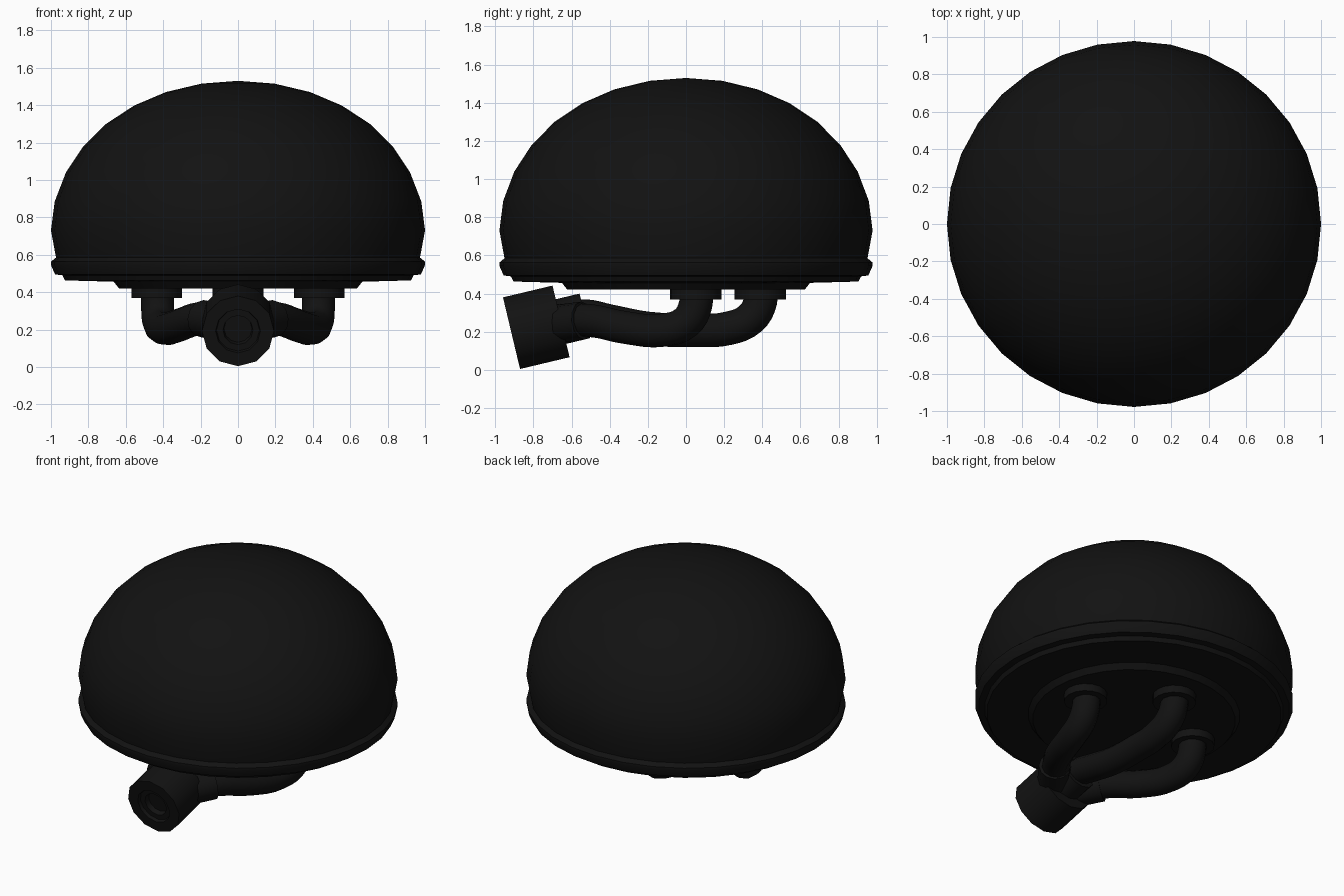
import bpy, bmesh, math
from mathutils import Vector

if "Cube" in bpy.data.objects:
    bpy.data.objects.remove(bpy.data.objects["Cube"])

black = bpy.data.materials.new("black")
black.diffuse_color = (0.006, 0.006, 0.006, 1)
black.use_nodes = True
black.node_tree.nodes["Principled BSDF"].inputs["Base Color"].default_value = black.diffuse_color


def finish(ob, angle=35):
    ob.data.materials.append(black)
    bpy.ops.object.select_all(action='DESELECT')
    ob.select_set(True)
    bpy.context.view_layer.objects.active = ob
    bpy.ops.object.shade_smooth_by_angle(angle=math.radians(angle))


def lathe(name, profile, sides, start=(0, 0, 0), axis=(0, 0, 1), sy=1.0):
    """Revolve (radius, height) points about an axis; radius 0 closes the end."""
    bm = bmesh.new()
    rings = []
    for r, h in profile:
        n = 1 if r == 0 else sides
        rings.append([bm.verts.new((r * math.cos(2 * math.pi * i / sides),
                                    r * math.sin(2 * math.pi * i / sides) * sy, h))
                      for i in range(n)])
    for a, b in zip(rings, rings[1:]):
        for i in range(sides):
            j = (i + 1) % sides
            if len(a) == 1:
                bm.faces.new((a[0], b[j], b[i]))
            elif len(b) == 1:
                bm.faces.new((a[i], a[j], b[0]))
            else:
                bm.faces.new((a[i], a[j], b[j], b[i]))
    bmesh.ops.recalc_face_normals(bm, faces=bm.faces)
    me = bpy.data.meshes.new(name)
    bm.to_mesh(me)
    bm.free()
    ob = bpy.data.objects.new(name, me)
    bpy.context.collection.objects.link(ob)
    ob.location = start
    ob.rotation_euler = Vector(axis).to_track_quat('Z', 'Y').to_euler()
    finish(ob)
    return ob


def pipe(name, points, radius=0.088):
    cu = bpy.data.curves.new(name, 'CURVE')
    cu.dimensions = '3D'
    cu.bevel_depth = radius
    cu.bevel_resolution = 4
    cu.resolution_u = 4
    cu.use_fill_caps = True
    sp = cu.splines.new('BEZIER')
    sp.bezier_points.add(len(points) - 1)
    for bp, p in zip(sp.bezier_points, points):
        bp.co = p
        bp.handle_left_type = bp.handle_right_type = 'AUTO'
    ob = bpy.data.objects.new(name, cu)
    bpy.context.collection.objects.link(ob)
    bpy.ops.object.select_all(action='DESELECT')
    ob.select_set(True)
    bpy.context.view_layer.objects.active = ob
    bpy.ops.object.convert(target='MESH')
    finish(bpy.context.view_layer.objects.active, 50)


# Dome with rim and stepped underside
lathe("dome", [(0, 1.53), (0.195, 1.515), (0.385, 1.47), (0.555, 1.398), (0.705, 1.30),
               (0.83, 1.175), (0.92, 1.04), (0.98, 0.885), (1.0, 0.73), (0.973, 0.585),
               (1.0, 0.563), (1.0, 0.545), (0.978, 0.495), (0.938, 0.49), (0.925, 0.463),
               (0.665, 0.456), (0.636, 0.42), (0, 0.42)], 32, sy=0.978)

# Flanges where the pipes meet the underside
ring = [(0, 0), (0.135, 0), (0.135, 0.06), (0, 0.06)]
for name, x, y in (("left", -0.435, 0.05), ("right", 0.435, 0.05), ("rear", 0, 0.39)):
    lathe(name + "_flange", ring, 16, (x, y, 0.37))

# Side pipes and their collars
for name, s in (("left", -1), ("right", 1)):
    pipe(name + "_pipe", [(s * 0.43, 0.05, 0.42), (s * 0.43, 0.05, 0.34),
                          (s * 0.425, 0.0, 0.25), (s * 0.40, -0.12, 0.208),
                          (s * 0.32, -0.32, 0.222), (s * 0.21, -0.5, 0.258),
                          (s * 0.08, -0.66, 0.25)])
    lathe(name + "_collar", [(0, 0), (0.1, 0), (0.1, 0.16), (0, 0.16)], 12,
          (s * 0.19, -0.54, 0.258), (-s * 0.09, -0.12, -0.015))

# Rear pipe and its collar
pipe("rear_pipe", [(0, 0.39, 0.42), (0, 0.39, 0.36), (0, 0.34, 0.27), (0, 0.22, 0.217),
                   (0, 0.05, 0.208), (0, -0.2, 0.217), (0, -0.4, 0.255),
                   (0, -0.54, 0.282), (0, -0.66, 0.257)])
axis = (0, -0.26, -0.062)
lathe("rear_collar", [(0, 0), (0.12, 0), (0.12, 0.14), (0, 0.14)], 12,
      (0, -0.53, 0.283), axis)

# Tilted outlet drum with a stepped recess in its front face
lathe("outlet_drum", [(0, 0), (0.193, 0), (0.193, 0.267), (0.12, 0.267), (0.115, 0.245),
                      (0.08, 0.245), (0.075, 0.21), (0, 0.21)], 12,
      (0, -0.655, 0.254), axis)
